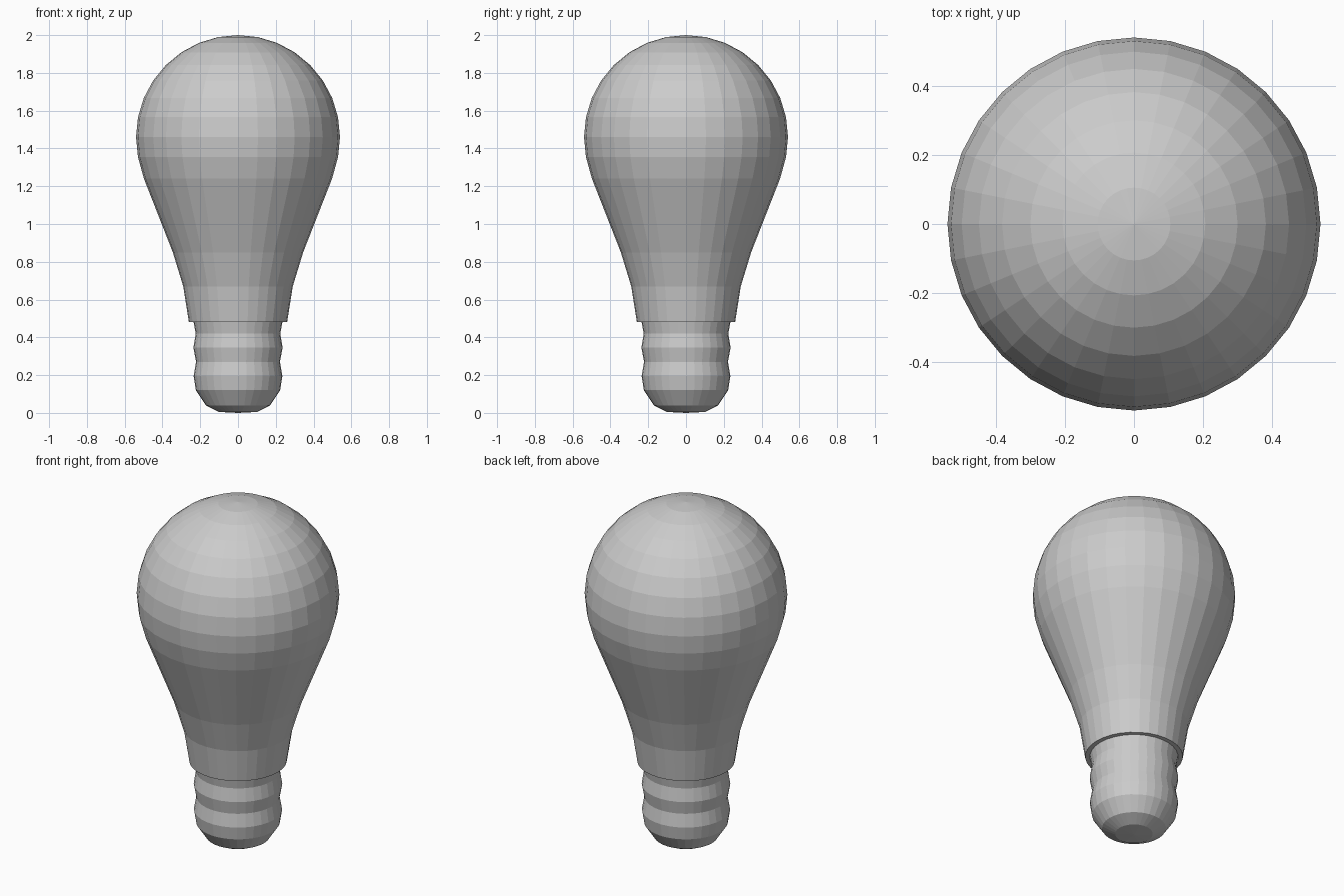
import bpy, bmesh, math

if "Cube" in bpy.data.objects:
    bpy.data.objects.remove(bpy.data.objects["Cube"])

SIDES = 32


def lathe(name, profile):
    """Revolve (radius, z) points, bottom to top, with flat caps on open ends."""
    bm = bmesh.new()
    rings = []
    for r, z in profile:
        if r == 0:
            rings.append([bm.verts.new((0, 0, z))] * SIDES)
        else:
            rings.append([bm.verts.new((r * math.cos(2 * math.pi * i / SIDES),
                                        r * math.sin(2 * math.pi * i / SIDES), z))
                          for i in range(SIDES)])
    for a, b in zip(rings, rings[1:]):
        for i in range(SIDES):
            j = (i + 1) % SIDES
            corners = list(dict.fromkeys((a[i], a[j], b[j], b[i])))
            bm.faces.new(corners)
    bmesh.ops.recalc_face_normals(bm, faces=bm.faces)
    mesh = bpy.data.meshes.new(name)
    bm.to_mesh(mesh)
    bm.free()
    obj = bpy.data.objects.new(name, mesh)
    bpy.context.collection.objects.link(obj)
    return obj


# Glass: flared neck with underside lip, then a round dome
R, CENTRE = 0.54, 1.46
neck = [(0.235, 0.48), (0.26, 0.48), (0.29, 0.67), (0.345, 0.85), (0.498, 1.24)]
dome = []
for k in range(-1, 8):
    t = k * math.pi / 16
    dome.append((R * math.cos(t), CENTRE + R * math.sin(t)))

# Screw base: rounded contact and two thread ridges
base = [(0, 0), (0.1, 0.005), (0.17, 0.04), (0.223, 0.12), (0.235, 0.195),
        (0.222, 0.27), (0.236, 0.345), (0.224, 0.42), (0.235, 0.48)]

lathe("glass_bulb", neck + dome + [(0, 2.0)])
lathe("screw_base", base)
